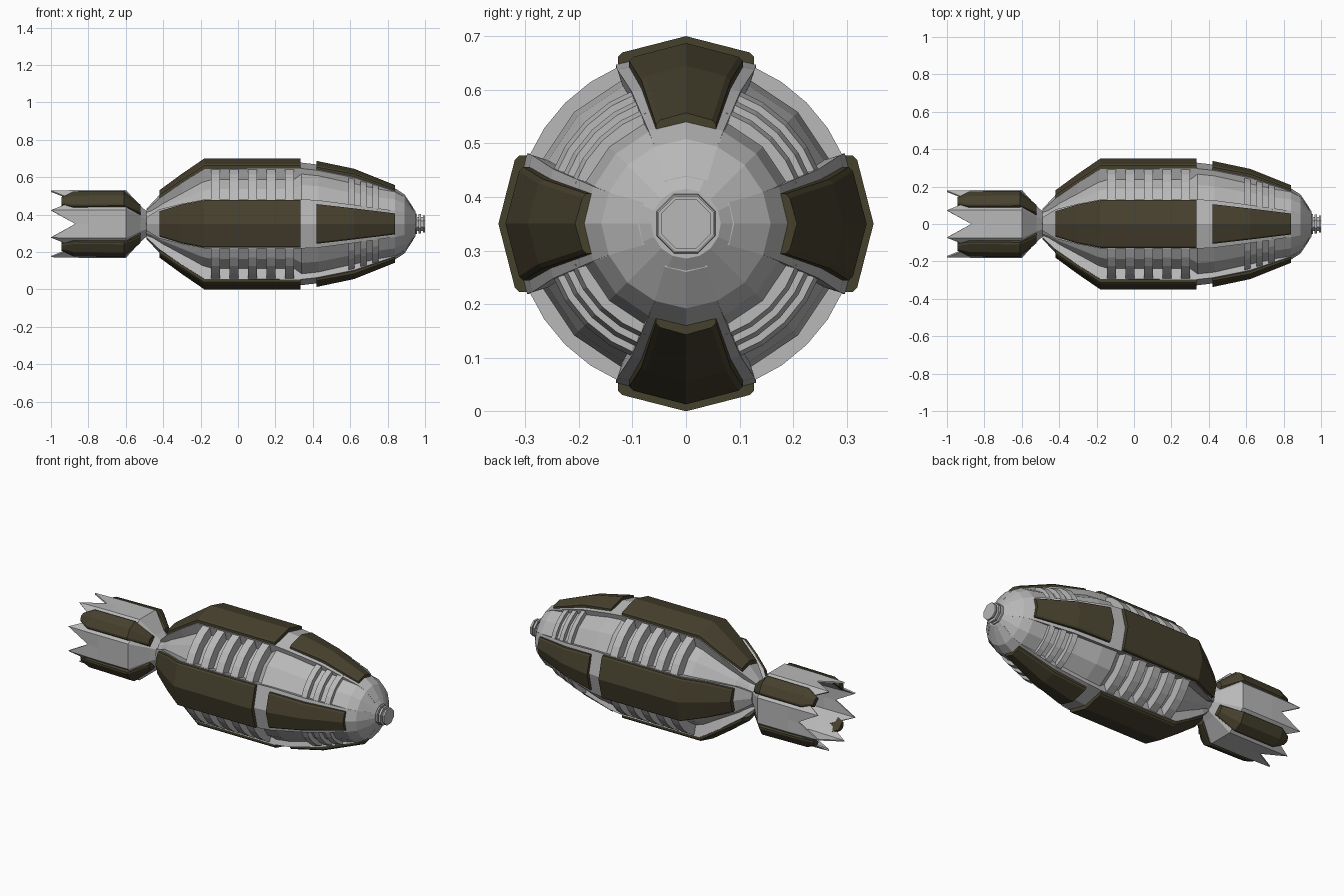
import bpy, bmesh, math

if "Cube" in bpy.data.objects:
    bpy.data.objects.remove(bpy.data.objects["Cube"])

CZ = 0.35  # height of the long axis


def material(name, rgb):
    m = bpy.data.materials.new(name)
    m.diffuse_color = (*rgb, 1)
    m.use_nodes = True
    m.node_tree.nodes["Principled BSDF"].inputs["Base Color"].default_value = m.diffuse_color
    return m


GREY = material("light_grey", (0.48, 0.48, 0.48))
OLIVE = material("dark_olive", (0.062, 0.052, 0.027))


def loft(name, rings, mat, angle=0.0, closed=False):
    """Skin rings of (x, across, out) points, turned about the long axis."""
    bm = bmesh.new()
    c, s = math.cos(angle), math.sin(angle)
    vs = [[bm.verts.new((x, a * c - h * s, CZ + a * s + h * c)) for x, a, h in r] for r in rings]
    n = len(vs[0])
    pairs = list(zip(vs, vs[1:]))
    if closed:
        pairs.append((vs[-1], vs[0]))
    for r0, r1 in pairs:
        for i in range(n):
            j = (i + 1) % n
            bm.faces.new((r0[i], r0[j], r1[j], r1[i]))
    if not closed:
        bm.faces.new(vs[0])
        bm.faces.new(vs[-1])
    bmesh.ops.recalc_face_normals(bm, faces=bm.faces)
    me = bpy.data.meshes.new(name)
    bm.to_mesh(me)
    bm.free()
    me.materials.append(mat)
    ob = bpy.data.objects.new(name, me)
    bpy.context.collection.objects.link(ob)
    return ob


def circle(x, r, n, phase=0.0):
    return [(x, r * math.sin(phase + math.tau * i / n), r * math.cos(phase + math.tau * i / n))
            for i in range(n)]


def plate_ring(x, w, h, t=0.03, b=0.008):
    """Ridged armour section with chamfered edges."""
    d = 0.24 * w
    return [(x, -w, h - t - d), (x, -w, h - b - d), (x, b - w, h - d), (x, 0, h),
            (x, w - b, h - d), (x, w, h - b - d), (x, w, h - t - d)]


def frame_ring(x, w, h):
    """Raised frame section, a little narrower at its root."""
    d = 0.24 * w
    return [(x, -w * 0.72, h * 0.55), (x, -w, h - d), (x, 0, h), (x, w, h - d), (x, w * 0.72, h * 0.55)]


def rib(name, x, width, r_in, r_out, angle, spread, taper=0.0):
    """Curved bar spanning the gap between two frames."""
    rings = []
    for i in range(5):
        t = math.radians(-spread + 2 * spread * i / 4)
        pts = [(x - width / 2, r_in), (x - width / 2, r_out),
               (x + width / 2, r_out - taper), (x + width / 2, r_in)]
        rings.append([(px, r * math.sin(t), r * math.cos(t)) for px, r in pts])
    loft(name, rings, GREY, angle)


# Inner hull
hull = [(-0.50, 0.065), (-0.46, 0.085), (-0.40, 0.13), (-0.19, 0.25), (-0.14, 0.265), (0.30, 0.265),
        (0.34, 0.295), (0.43, 0.285), (0.56, 0.25), (0.76, 0.20), (0.84, 0.185), (0.89, 0.155),
        (0.93, 0.095), (0.95, 0.065)]
loft("hull", [circle(x, r, 16) for x, r in hull], GREY)

# Nose cap with two collars
nose = [(0.94, 0.062), (0.957, 0.058), (0.957, 0.04), (0.966, 0.04), (0.966, 0.056),
        (0.979, 0.056), (0.979, 0.04), (0.989, 0.04), (0.989, 0.05), (1.0, 0.05)]
loft("nose_cap", [circle(x, r, 8, math.pi / 8) for x, r in nose], GREY)

# Station tables: x, half width, outer height
frame = [(-0.49, 0.035, 0.08), (-0.42, 0.078, 0.155), (-0.30, 0.108, 0.245), (-0.18, 0.131, 0.325),
         (0.335, 0.131, 0.328), (0.42, 0.128, 0.318), (0.62, 0.102, 0.272), (0.84, 0.07, 0.19),
         (0.89, 0.058, 0.158), (0.935, 0.04, 0.09)]
main_plate = [(-0.42, 0.068, 0.18), (-0.30, 0.104, 0.268), (-0.18, 0.127, 0.35), (0.335, 0.127, 0.35)]
front_plate = [(0.42, 0.106, 0.337), (0.62, 0.083, 0.295), (0.84, 0.056, 0.207)]

for k in range(4):
    side = k * math.pi / 2
    diag = side + math.pi / 4
    # Frames and armour on top, bottom and both sides
    loft(f"frame_{k + 1}", [frame_ring(*p) for p in frame], GREY, side)
    loft(f"main_plate_{k + 1}", [plate_ring(*p, t=0.034) for p in main_plate], OLIVE, side)
    loft(f"front_plate_{k + 1}", [plate_ring(*p, t=0.034) for p in front_plate], OLIVE, side)
    # Ribs in the diagonal gaps
    for i in range(5):
        rib(f"main_rib_{k + 1}_{i + 1}", -0.12 + 0.099 * i, 0.048, 0.24, 0.319, diag, 22)
    for i in range(3):
        rib(f"front_rib_{k + 1}_{i + 1}", 0.607 + 0.064 * i, 0.03, 0.17, 0.268 - 0.02 * i, diag, 25, 0.008)

# Tail bell: eight flat sides ending in a zigzag, hollow at the back
def tail_ring(x, apothem, tip=0.0):
    ring = []
    for i in range(16):
        t = math.tau * i / 16
        corner = i % 2
        r = apothem / math.cos(math.pi / 8) if corner else apothem
        ring.append((x - tip * corner, r * math.sin(t), r * math.cos(t)))
    return ring


tail = [(-0.48, 0.06), (-0.52, 0.095), (-0.60, 0.182), (-0.80, 0.182)]
inner = [(-0.80, 0.165), (-0.60, 0.165), (-0.52, 0.08), (-0.48, 0.045)]
loft("tail_bell", [tail_ring(*p) for p in tail] + [tail_ring(-0.87, 0.178, 0.13), tail_ring(-0.87, 0.17, 0.128)]
     + [tail_ring(*p) for p in inner], GREY, closed=True)

# Tail armour on the diagonal sides
tail_plate = [(-0.945, 0.026, 0.19), (-0.88, 0.056, 0.212), (-0.61, 0.056, 0.216), (-0.52, 0.03, 0.128)]
for k in range(4):
    loft(f"tail_plate_{k + 1}", [plate_ring(*p, t=0.025) for p in tail_plate], OLIVE,
         math.pi / 4 + k * math.pi / 2)
